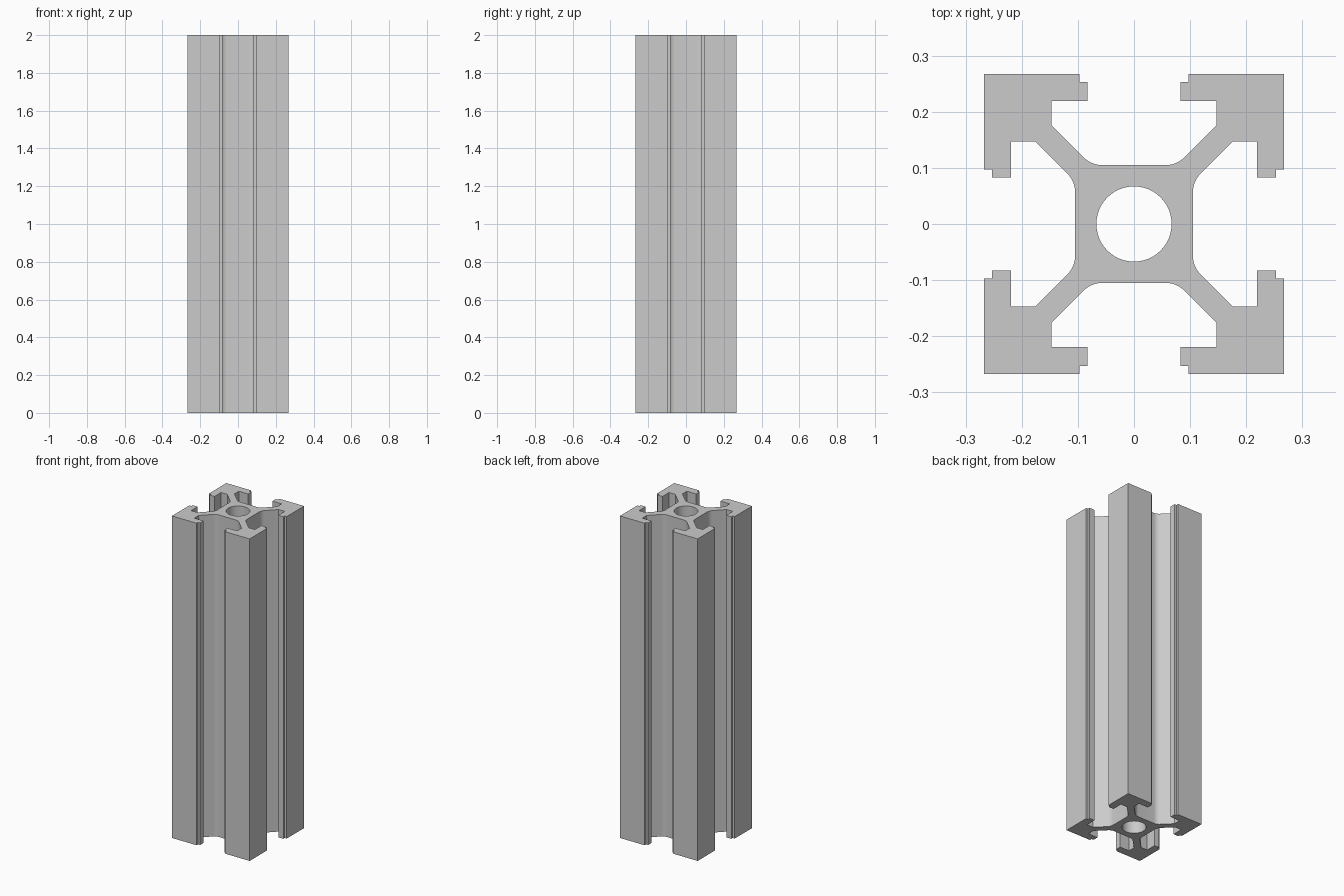
import bpy, bmesh, math
from mathutils import Vector, Matrix

cube = bpy.data.objects.get("Cube")
if cube:
    bpy.data.objects.remove(cube, do_unlink=True)

HEIGHT = 2.0
HALF = 0.267       # half width of the extrusion
CORE = 0.105       # half width of the centre block
WEB = 0.029        # diagonal web offset
FILLET = 0.045
BORE = 0.067

aluminium = bpy.data.materials.new("aluminium grey")
aluminium.use_nodes = True
colour = (0.6, 0.6, 0.6, 1)
aluminium.diffuse_color = colour
aluminium.node_tree.nodes["Principled BSDF"].inputs["Base Color"].default_value = colour


def fillet_points(steps=6):
    """Rounded corner between the centre block and a diagonal web."""
    start = CORE - WEB - FILLET * math.tan(math.pi / 8)
    for i in range(steps + 1):
        a = math.radians(45) * i / steps
        yield (start + FILLET * math.sin(a), CORE + FILLET * (1 - math.cos(a)))


# One eighth of the section: slot floor, web, undercut, lip, outer face
eighth = list(fillet_points()) + [
    (0.147, 0.147 + WEB), (0.147, 0.219), (0.083, 0.219),
    (0.083, 0.253), (0.097, 0.253), (0.097, HALF)]
quarter = eighth + [(HALF, HALF)] + [(y, x) for x, y in reversed(eighth)]

outline = []
for k in range(4):
    turn = Matrix.Rotation(-k * math.pi / 2, 3, "Z")
    outline += [turn @ Vector((x, y, 0)) for x, y in quarter]
bore = [Vector((BORE * math.cos(t * math.tau / 48), BORE * math.sin(t * math.tau / 48), 0))
        for t in range(48)]

# Fill the section around the bore and extrude it upwards
bm = bmesh.new()
edges = []
for loop in (outline, bore):
    verts = [bm.verts.new(p) for p in loop]
    edges += [bm.edges.new((v, verts[i - 1])) for i, v in enumerate(verts)]
bmesh.ops.triangle_fill(bm, use_beauty=True, use_dissolve=False, edges=edges, normal=(0, 0, 1))
top = bmesh.ops.extrude_face_region(bm, geom=bm.faces[:], use_keep_orig=True)["geom"]
bmesh.ops.translate(bm, vec=(0, 0, HEIGHT),
                    verts=[g for g in top if isinstance(g, bmesh.types.BMVert)])
bmesh.ops.recalc_face_normals(bm, faces=bm.faces[:])

mesh = bpy.data.meshes.new("slotted_extrusion")
bm.to_mesh(mesh)
bm.free()
mesh.materials.append(aluminium)
extrusion = bpy.data.objects.new("slotted_extrusion", mesh)
bpy.context.collection.objects.link(extrusion)

bpy.ops.object.select_all(action="DESELECT")
extrusion.select_set(True)
bpy.context.view_layer.objects.active = extrusion
bpy.ops.object.shade_smooth_by_angle(angle=math.radians(30))
